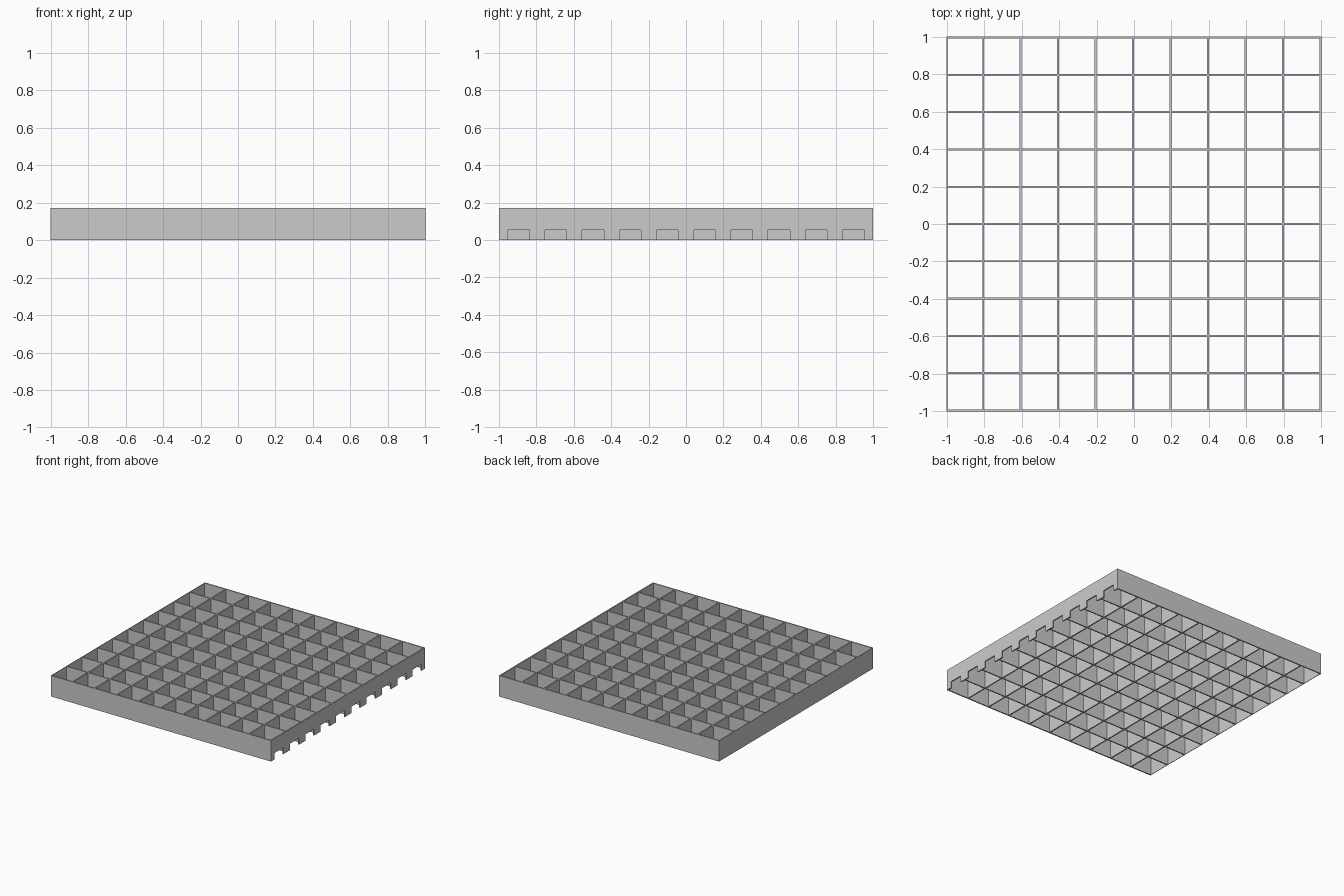
import bpy
import bmesh

cube = bpy.data.objects.get("Cube")
if cube:
    bpy.data.objects.remove(cube, do_unlink=True)

HEIGHT = 0.172
WALL = 0.01
CELLS = 10
SKIN = 0.004          # thin left-hand panel
NOTCH_H = 0.053
NOTCH_W = 0.116

grey = bpy.data.materials.new("grey plastic")
grey.use_nodes = True
grey.diffuse_color = (0.6, 0.6, 0.6, 1)
grey.node_tree.nodes["Principled BSDF"].inputs["Base Color"].default_value = (0.6, 0.6, 0.6, 1)


def finish(name, bm):
    bmesh.ops.recalc_face_normals(bm, faces=bm.faces)
    mesh = bpy.data.meshes.new(name)
    bm.to_mesh(mesh)
    bm.free()
    mesh.materials.append(grey)
    obj = bpy.data.objects.new(name, mesh)
    bpy.context.collection.objects.link(obj)
    return obj


def wall(name, x0, x1, y0, y1):
    """Upright panel of full height between two corners."""
    bm = bmesh.new()
    bmesh.ops.create_cube(bm, size=1)
    for v in bm.verts:
        v.co = (x1 if v.co.x > 0 else x0,
                y1 if v.co.y > 0 else y0,
                HEIGHT if v.co.z > 0 else 0)
    return finish(name, bm)


# Walls running side to side, evenly spaced and flush with front and back
pitch_y = (2 - WALL) / CELLS
for i in range(CELLS + 1):
    y = -1 + i * pitch_y
    name = {0: "front_wall", CELLS: "back_wall"}.get(i, f"cross_wall_{i}")
    wall(name, -1 + SKIN / 2, 1 - WALL / 2, y, y + WALL)

# Walls running front to back; the outer panel at the low end is thin
wall("thin_side_wall", -1, -1 + SKIN, -1, 1)
for i in range(1, CELLS):
    x = -1 + 2 * i / CELLS
    wall(f"long_wall_{i}", x - WALL, x, -1 + WALL / 2, 1 - WALL / 2)

# Outer side wall with one notch per cell along its bottom edge
profile = [(-1, HEIGHT), (-1, 0)]
for i in range(CELLS):
    mid = -1 + WALL / 2 + (i + 0.5) * pitch_y
    a, b = mid - NOTCH_W / 2, mid + NOTCH_W / 2
    profile += [(a, 0), (a, NOTCH_H), (b, NOTCH_H), (b, 0)]
profile += [(1, 0), (1, HEIGHT)]

bm = bmesh.new()
face = bm.faces.new([bm.verts.new((1 - WALL, y, z)) for y, z in profile])
out = bmesh.ops.extrude_face_region(bm, geom=[face])
moved = [g for g in out["geom"] if isinstance(g, bmesh.types.BMVert)]
bmesh.ops.translate(bm, verts=moved, vec=(WALL, 0, 0))
finish("notched_side_wall", bm)
